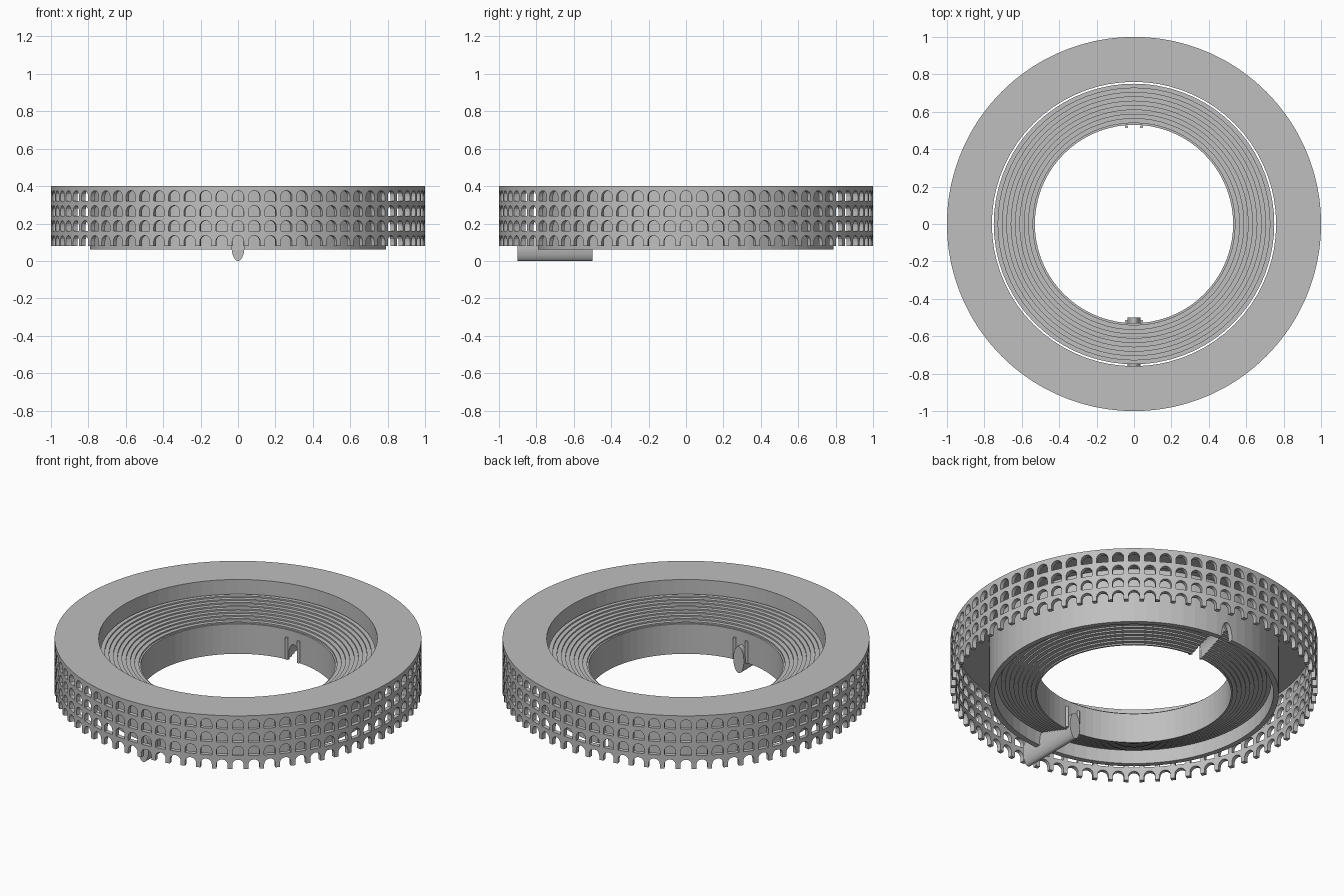
import bpy, bmesh, math
from math import sin, cos, pi

if "Cube" in bpy.data.objects:
    bpy.data.objects.remove(bpy.data.objects["Cube"])

grey = bpy.data.materials.new("stone_grey")
grey.diffuse_color = (0.52, 0.52, 0.52, 1)
grey.use_nodes = True
grey.node_tree.nodes["Principled BSDF"].inputs["Base Color"].default_value = grey.diffuse_color


def finish(bm, name):
    bmesh.ops.recalc_face_normals(bm, faces=bm.faces)
    me = bpy.data.meshes.new(name)
    bm.to_mesh(me)
    bm.free()
    me.materials.append(grey)
    ob = bpy.data.objects.new(name, me)
    bpy.context.collection.objects.link(ob)
    return ob


def lathe(name, profile, seg=72):
    """Closed (r, z) profile spun around z."""
    bm = bmesh.new()
    rings = [[bm.verts.new((r * sin(2 * pi * k / seg), r * cos(2 * pi * k / seg), z))
              for r, z in profile] for k in range(seg)]
    n = len(profile)
    for k in range(seg):
        a, b = rings[k], rings[(k + 1) % seg]
        for i in range(n):
            j = (i + 1) % n
            bm.faces.new((a[i], a[j], b[j], b[i]))
    return finish(bm, name)


def tunnel(name, y0, y1, rx=0.035, rz=0.08, zc=0.08, seg=32):
    """Oval bar along y."""
    bm = bmesh.new()
    ends = [[bm.verts.new((rx * sin(2 * pi * k / seg), y, zc + rz * cos(2 * pi * k / seg)))
             for k in range(seg)] for y in (y0, y1)]
    for k in range(seg):
        j = (k + 1) % seg
        bm.faces.new((ends[0][k], ends[0][j], ends[1][j], ends[1][k]))
    bm.faces.new(ends[0])
    bm.faces.new(ends[1])
    return finish(bm, name)


# outer arcade: four storeys of 72 open arches
N, FLOORS, Z0, H = 72, 4, 0.08, 0.08
THICK, HALF, SPRING = 0.025, 0.031, 0.025
pitch = 2 * pi / N
bm = bmesh.new()


def face(points, centre):
    verts = []
    for x, z in points:
        a = centre + x
        verts.append(bm.verts.new((sin(a), -cos(a), z)))
    bm.faces.new(verts)


arc = [(-HALF * cos(pi * i / 8), SPRING + HALF * sin(pi * i / 8)) for i in range(9)]
for f in range(FLOORS):
    z, top = Z0 + f * H, Z0 + (f + 1) * H
    for k in range(N):
        c = k * pitch
        e = pitch / 2
        face([(-e, z), (-HALF, z), (-HALF, z + SPRING), (-HALF, top), (-e, top)], c)
        face([(e, z), (e, top), (HALF, top), (HALF, z + SPRING), (HALF, z)], c)
        for (xa, ba), (xb, bb) in zip(arc, arc[1:]):
            # sample the top edge at the arch points so storeys join cleanly
            face([(xa, z + ba), (xb, z + bb), (xb, top), (xa, top)], c)
bmesh.ops.remove_doubles(bm, verts=bm.verts, dist=1e-5)
arcade = finish(bm, "outer_arcade")
# make sure the wall faces outward before thickening inward
me = arcade.data
p = me.polygons[0]
if p.normal.dot(p.center.xy.to_3d()) < 0:
    me.flip_normals()
mod = arcade.modifiers.new("thickness", 'SOLIDIFY')
mod.thickness = THICK
mod.offset = -1

# flat roof ring and the inner drum under its inner edge
lathe("roof_ring", [(0.76, 0.39), (1.0, 0.39), (1.0, 0.4), (0.76, 0.4)])
drum = lathe("inner_drum", [(0.76, 0.06), (0.79, 0.06), (0.79, 0.391), (0.76, 0.391)])

# stepped seating, underside follows the steps
STEPS, R0, R1, ZB, DEPTH, RISE = 10, 0.54, 0.75, 0.06, 0.18, 0.0085
upper, lower = [(0.53, ZB + DEPTH)], [(0.53, ZB)]
dr = (R1 - R0) / (STEPS - 1)
for i in range(STEPS):
    r, z = R0 + i * dr, ZB + i * RISE
    lower.append((r, z))
    upper.append((r, z + DEPTH))
    if i < STEPS - 1:
        lower.append((r, z + RISE))
        upper.append((r, z + RISE + DEPTH))
seats = lathe("stepped_seating", lower + upper[::-1])

# rear passage cut through drum and seating
cutter = tunnel("rear_passage_cutter", 0.45, 0.9)
cutter.hide_render = True
for ob in (drum, seats):
    m = ob.modifiers.new("passage", 'BOOLEAN')
    m.operation = 'DIFFERENCE'
    m.solver = 'EXACT'
    m.object = cutter
    bpy.context.view_layer.objects.active = ob
    bpy.ops.object.modifier_apply(modifier=m.name)
bpy.data.objects.remove(cutter)

# front passage
tunnel("front_passage", -0.9, -0.5)

# gate posts on the arena wall
for sy, side in ((-1, "front"), (1, "rear")):
    for sx in (-1, 1):
        bm = bmesh.new()
        bmesh.ops.create_cone(bm, cap_ends=True, segments=12, radius1=0.008,
                              radius2=0.008, depth=0.13)
        bmesh.ops.translate(bm, verts=bm.verts, vec=(sx * 0.04, sy * 0.52, 0.13))
        finish(bm, side + "_gate_post")
